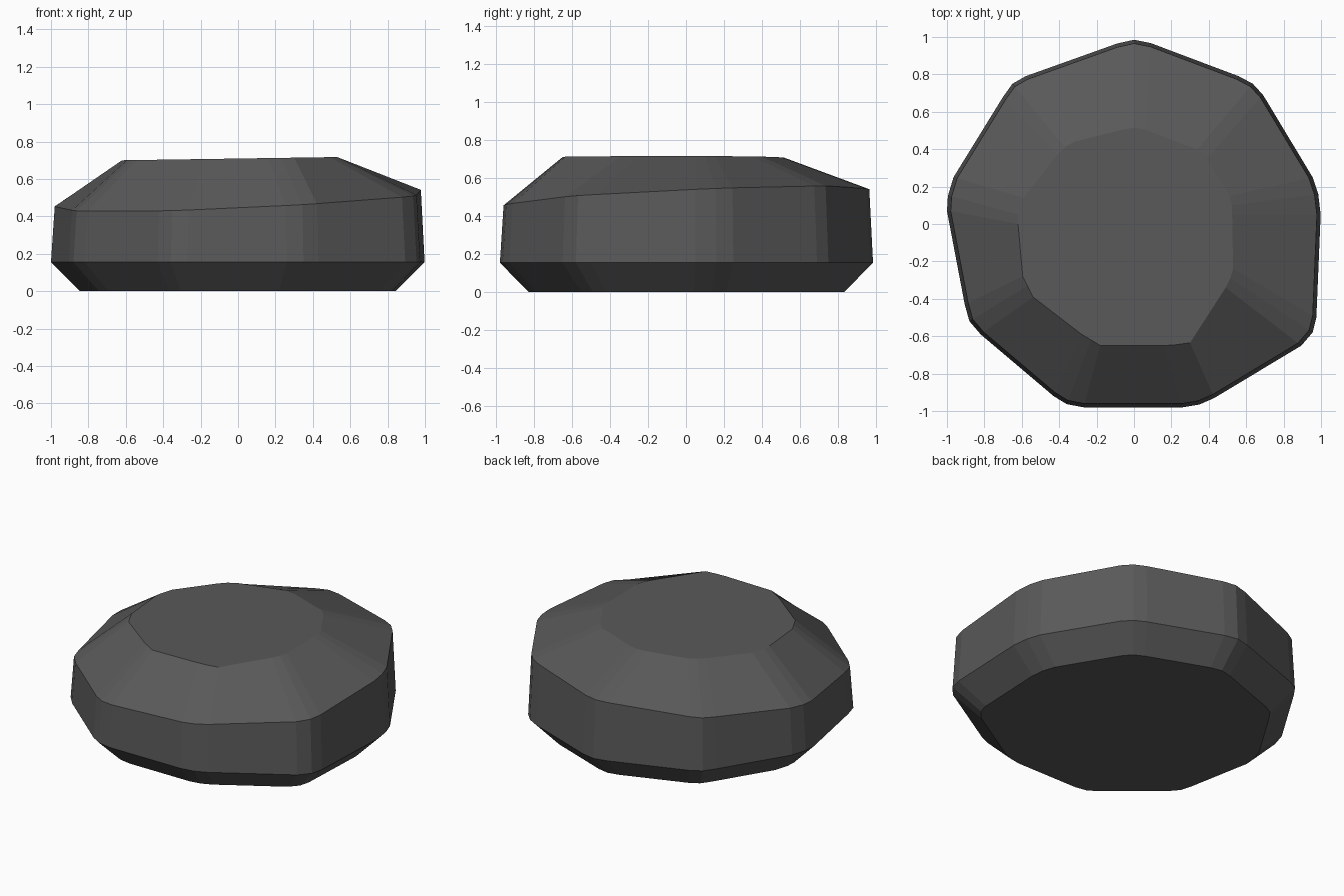
import bpy
import bmesh

if "Cube" in bpy.data.objects:
    bpy.data.objects.remove(bpy.data.objects["Cube"])

# Rounded nine-sided outline at the widest level, three points per corner
OUTLINE = [
    (-.09, .965), (0, .985), (.09, .967),
    (.56, .79), (.635, .75), (.69, .69),
    (.955, .25), (.985, .16), (.998, .05),
    (.975, -.50), (.955, -.58), (.895, -.65),
    (.43, -.93), (.35, -.965), (.26, -.98),
    (-.27, -.98), (-.36, -.963), (-.43, -.92),
    (-.82, -.59), (-.88, -.52), (-.905, -.43),
    (-1.0, .07), (-.995, .15), (-.965, .25),
    (-.70, .68), (-.65, .75), (-.58, .79),
]

# Smaller, off-centre top face with matching corners
TOP = [
    (-.06, .505), (0, .515), (.06, .505),
    (.28, .42), (.34, .40), (.39, .35),
    (.51, .15), (.525, .10), (.525, .05),
    (.53, -.24), (.515, -.29), (.49, -.34),
    (.30, -.635), (.23, -.645), (.16, -.65),
    (-.18, -.65), (-.23, -.62), (-.28, -.59),
    (-.54, -.39), (-.57, -.33), (-.595, -.28),
    (-.62, 0), (-.617, .05), (-.59, .14),
    (-.41, .37), (-.37, .41), (-.32, .44),
]


def ring(bm, points, scale, height):
    """Add one ring of vertices; height gives z from x and y."""
    verts = []
    for px, py in points:
        x, y = px * scale, py * scale
        verts.append(bm.verts.new((x, y, height(x, y))))
    return verts


bm = bmesh.new()
rings = [
    ring(bm, OUTLINE, .845, lambda x, y: 0),                         # foot
    ring(bm, OUTLINE, 1.0, lambda x, y: .155),                       # widest belt
    ring(bm, OUTLINE, .98, lambda x, y: .494 + .046 * x + .05 * y),  # tilted shoulder
    ring(bm, TOP, 1.0, lambda x, y: .709 + .015 * x),                # flat top
]

# Side bands and end caps
n = len(OUTLINE)
for low, high in zip(rings, rings[1:]):
    for i in range(n):
        j = (i + 1) % n
        bm.faces.new((low[i], low[j], high[j], high[i]))
bm.faces.new(rings[0])
bm.faces.new(rings[-1])
bmesh.ops.recalc_face_normals(bm, faces=bm.faces)

mesh = bpy.data.meshes.new("stone")
bm.to_mesh(mesh)
bm.free()
stone = bpy.data.objects.new("stone", mesh)
bpy.context.collection.objects.link(stone)

# Dark grey stone
grey = bpy.data.materials.new("dark grey")
grey.diffuse_color = (.1, .1, .1, 1)
grey.use_nodes = True
grey.node_tree.nodes["Principled BSDF"].inputs["Base Color"].default_value = grey.diffuse_color
mesh.materials.append(grey)
